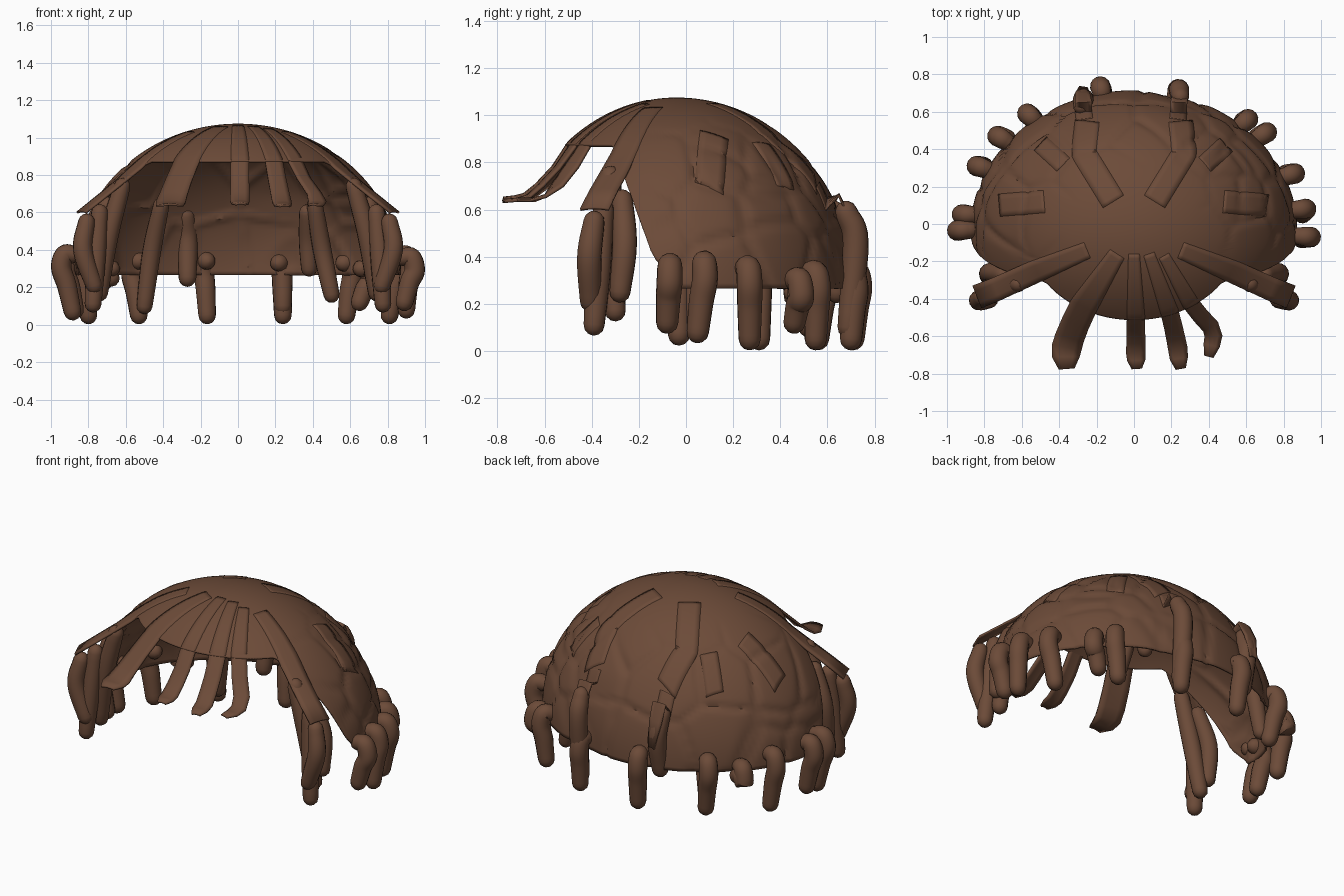
import bpy, bmesh, math
from mathutils import Vector, noise

if "Cube" in bpy.data.objects:
    bpy.data.objects.remove(bpy.data.objects["Cube"])

brown = bpy.data.materials.new("dark_brown_hair")
brown.diffuse_color = (0.15, 0.07, 0.04, 1)
brown.use_nodes = True
brown.node_tree.nodes["Principled BSDF"].inputs["Base Color"].default_value = brown.diffuse_color

# Cap ellipsoid: base height, radii, crown position
Z0, RX, RZ, YC = 0.265, 0.875, 0.81, -0.04
RBACK, RFRONT = 0.755, 0.72


def ry(y):
    return RBACK if y > YC else RFRONT


def normal(p):
    return Vector((p.x / RX ** 2, (p.y - YC) / ry(p.y) ** 2, (p.z - Z0) / RZ ** 2)).normalized()


def creased(p):
    """Sink the surface along irregular cell borders on the back and sides."""
    d = noise.voronoi(p * 3.4)[0]
    groove = max(0.0, 1 - (d[1] - d[0]) / 0.25)
    fade = min(1.0, max(0.0, (1.0 - p.z) / 0.2)) * min(1.0, max(0.0, (p.y + 0.25) / 0.2))
    return p - normal(p) * (0.016 * groove * groove * fade)


def surf(x, y, off=0.0):
    """Point on the cap above (x, y), pushed out along the normal."""
    q = 1 - (x / RX) ** 2 - ((y - YC) / ry(y)) ** 2
    p = Vector((x, y, Z0 + RZ * math.sqrt(max(q, 0.0))))
    return creased(p) + normal(p) * off


def finish(name, bm, thick=0.0):
    bmesh.ops.recalc_face_normals(bm, faces=bm.faces)
    me = bpy.data.meshes.new(name)
    bm.to_mesh(me)
    bm.free()
    me.materials.append(brown)
    ob = bpy.data.objects.new(name, me)
    bpy.context.collection.objects.link(ob)
    bpy.context.view_layer.objects.active = ob
    ob.select_set(True)
    if thick:
        m = ob.modifiers.new("thickness", 'SOLIDIFY')
        m.thickness, m.offset = thick, -1
    bpy.ops.object.shade_smooth_by_angle(angle=math.radians(40))
    ob.select_set(False)
    return ob


def grid(bm, rows, closed=False):
    vs = [[bm.verts.new(p) for p in r] for r in rows]
    for a, b in zip(vs, vs[1:]):
        n = len(a)
        for i in range(n if closed else n - 1):
            j = (i + 1) % n
            bm.faces.new((a[i], a[j], b[j], b[i]))
    return vs


# ---- Hair cap with an open face side ----
def edge_y(z):
    if z > 0.4:
        return -0.14 - (z - 0.4) * 0.36
    return -0.02 - (z - 0.27) * 0.92


def cap_point(az, phi):
    s = math.sin(az)
    return Vector((RX * math.sin(phi) * math.cos(az),
                   YC + (RBACK if s > 0 else RFRONT) * math.sin(phi) * s,
                   Z0 + RZ * math.cos(phi)))


def limit(az):
    for k in range(400):
        phi = math.pi / 2 * k / 400
        p = cap_point(az, phi)
        if p.z < 0.875 and p.y < edge_y(p.z):
            return phi
    return math.pi / 2


SEG, RINGS = 200, 56
bm = bmesh.new()
azs = [2 * math.pi * i / SEG for i in range(SEG)]
lims = [limit(a) for a in azs]
rows = [[creased(cap_point(a, l * r / RINGS)) for a, l in zip(azs, lims)]
        for r in range(1, RINGS + 1)]
vs = grid(bm, rows, closed=True)
top = bm.verts.new(cap_point(0, 0))
for i in range(SEG):
    bm.faces.new((top, vs[0][i], vs[0][(i + 1) % SEG]))
finish("hair_cap", bm, 0.012)


# ---- Flat bands: lie on the cap, then optionally leave it ----
def band(name, on, free=(), w=0.11, w_end=None, off=0.002, steps=14, tip=(0.9, 0.5)):
    w_end = w_end or w
    path = []
    for a, b in zip(on, on[1:]):
        for k in range(steps):
            path.append((Vector(a).lerp(Vector(b), k / steps), True))
    path.append((Vector(on[-1]), True))
    path += [(Vector(f), False) for f in free]
    rows, side, last = [], None, len(path) - 1
    for i, (p, lying) in enumerate(path):
        q0, q1 = path[max(i - 1, 0)][0], path[min(i + 1, last)][0]
        d = Vector((q1.x - q0.x, q1.y - q0.y))
        if d.length > 1e-5:
            d.normalize()
            side = Vector((-d.y, d.x))
        hw = (w + (w_end - w) * i / last) / 2
        row = []
        for s in (-1, -0.5, 0, 0.5, 1):
            if lying:
                c = Vector((p.x, p.y)) + side * s * hw
                row.append(surf(c.x, c.y, off))
            else:
                k = tip[1] if i == last else tip[0] if i == last - 1 else 1.0
                row.append(p + Vector((side.x, side.y, 0)) * s * hw * k
                           - Vector((0, 0, 0.006 * s * s)))
        rows.append(row)
    bm = bmesh.new()
    grid(bm, rows)
    return finish(name, bm, 0.012)


# Fringe strands over the forehead
band("fringe_wide", [(-0.09, -0.16), (-0.27, -0.44)],
     [(-0.315, -0.535, 0.79), (-0.345, -0.61, 0.71), (-0.36, -0.66, 0.665),
      (-0.365, -0.71, 0.65), (-0.36, -0.775, 0.65)], 0.09, 0.17)
band("fringe_centre", [(0.0, -0.16), (0.01, -0.50)],
     [(0.01, -0.57, 0.785), (0.01, -0.64, 0.71), (0.01, -0.69, 0.67),
      (0.012, -0.73, 0.66), (0.015, -0.775, 0.655)], 0.06, 0.11)
band("fringe_right", [(0.08, -0.16), (0.19, -0.47)],
     [(0.21, -0.55, 0.785), (0.225, -0.62, 0.71), (0.235, -0.67, 0.665),
      (0.24, -0.72, 0.65), (0.25, -0.775, 0.645)], 0.06, 0.11)
band("fringe_far_right", [(0.16, -0.17), (0.30, -0.42)],
     [(0.355, -0.49, 0.79), (0.41, -0.55, 0.71), (0.425, -0.60, 0.665),
      (0.415, -0.65, 0.65), (0.40, -0.71, 0.65)], 0.06, 0.10)

# Temple bands that flare away from the cap, and bands across the sides
for s, tag in ((-1, "left"), (1, "right")):
    band("temple_band_" + tag, [(s * 0.25, -0.14), (s * 0.54, -0.26)],
         [(s * 0.64, -0.305, 0.77), (s * 0.74, -0.35, 0.69), (s * 0.84, -0.39, 0.61)],
         0.09, 0.13, tip=(1, 1))
    band("side_band_" + tag, [(s * 0.48, 0.12), (s * 0.72, 0.10)], w=0.12)
    band("rear_band_" + tag, [(s * 0.11, 0.12), (s * 0.27, 0.38), (s * 0.25, 0.55)], w=0.13)
    band("rear_side_band_" + tag, [(s * 0.38, 0.32), (s * 0.50, 0.43)], w=0.10)


# ---- Round hanging locks ----
def lock(name, pts, r=0.055, n=14, steps=6):
    pts = [Vector(p) for p in pts]
    ext = [pts[0] * 2 - pts[1]] + pts + [pts[-1] * 2 - pts[-2]]
    path = []
    for i in range(1, len(ext) - 2):      # smooth path through the points
        a, b, c, d = ext[i - 1:i + 3]
        for k in range(steps):
            t = k / steps
            path.append(0.5 * (2 * b + (c - a) * t + (2 * a - 5 * b + 4 * c - d) * t * t
                               + (3 * b - a - 3 * c + d) * t ** 3))
    path.append(pts[-1])
    rad = [r * (0.86 + 0.14 * math.sin(math.pi * i / (len(path) - 1))) for i in range(len(path))]
    # domed ends
    d0, d1 = (path[0] - path[1]).normalized(), (path[-1] - path[-2]).normalized()
    r0, r1 = rad[0], rad[-1]
    for a in (math.radians(v) for v in (30, 60, 85)):
        path.append(pts[-1] + d1 * r1 * math.sin(a))
        rad.append(r1 * math.cos(a))
        path.insert(0, pts[0] + d0 * r0 * math.sin(a))
        rad.insert(0, r0 * math.cos(a))
    rows = []
    ref = Vector((0.31, 0.95, 0.05))
    for i, p in enumerate(path):
        t = (path[min(i + 1, len(path) - 1)] - path[max(i - 1, 0)]).normalized()
        u = (ref - t * ref.dot(t)).normalized()
        v = t.cross(u)
        ref = u
        rows.append([p + (u * math.cos(2 * math.pi * k / n) + v * math.sin(2 * math.pi * k / n)) * rad[i]
                     for k in range(n)])
    bm = bmesh.new()
    vs = grid(bm, rows, closed=True)
    bm.faces.new(vs[0])
    bm.faces.new(vs[-1])
    return finish(name, bm)


# Rim locks: knob x, y, top z, tip x, y, z
rim = [(-0.945, -0.035, 0.385, -0.885, -0.03, 0.07), (-0.92, 0.05, 0.36, -0.87, 0.05, 0.08),
       (-0.84, 0.31, 0.36, -0.80, 0.31, 0.05), (-0.73, 0.47, 0.31, -0.68, 0.46, 0.25),
       (-0.57, 0.59, 0.35, -0.53, 0.56, 0.05), (-0.18, 0.735, 0.35, -0.165, 0.71, 0.05),
       (0.235, 0.72, 0.34, 0.24, 0.70, 0.05), (0.61, 0.56, 0.34, 0.58, 0.55, 0.05),
       (0.71, 0.49, 0.31, 0.65, 0.46, 0.12), (0.86, 0.27, 0.36, 0.81, 0.27, 0.05),
       (0.92, 0.08, 0.38, 0.90, 0.05, 0.08), (0.945, -0.07, 0.37, 0.89, -0.08, 0.12)]
for i, (x, y, z, bx, by, bz) in enumerate(rim):
    lock(f"rim_lock_{i + 1}", [(x * 0.93, y * 0.93, z - 0.01), (x * 0.98, y * 0.98, z - 0.01),
                               (x, y, z - 0.08), ((x + bx) / 2, (y + by) / 2, (z + bz) / 2 - 0.02),
                               (bx, by, bz)])

# Long locks at the back, topped by flat blades
for i, (x, y, z) in enumerate([(-0.27, 0.63, 0.25), (0.24, 0.68, 0.10)]):
    lock(f"rear_long_lock_{i + 1}", [(x * 1.03, y, 0.59), (x, y + 0.04, 0.46), (x, y + 0.01, z)], 0.055)
    band(f"rear_blade_{i + 1}", [(x * 0.98, 0.56), (x, 0.60)],
         [(x, 0.65, 0.67), (x * 1.02, 0.70, 0.57), (x, 0.735, 0.42)], 0.09, 0.09)

# Locks tucked against the inner back wall
for i, p in enumerate([[(-0.41, 0.42, 0.64), (-0.46, 0.49, 0.40), (-0.50, 0.52, 0.10)],
                       [(0.41, 0.42, 0.64), (0.45, 0.48, 0.40), (0.50, 0.47, 0.16)],
                       [(0.37, 0.46, 0.60), (0.375, 0.53, 0.45), (0.38, 0.55, 0.30)]]):
    lock(f"inner_lock_{i + 1}", p, 0.05)

# Clusters hanging from the temple bands
for s, tag in ((-1, "left"), (1, "right")):
    cluster = [[(0.81, -0.39, 0.55), (0.83, -0.41, 0.40), (0.77, -0.405, 0.21)],
               [(0.74, -0.35, 0.60), (0.76, -0.37, 0.35), (0.775, -0.39, 0.11)],
               [(0.62, -0.32, 0.74), (0.69, -0.32, 0.48), (0.74, -0.30, 0.17)],
               [(0.70, -0.27, 0.64), (0.77, -0.26, 0.45), (0.78, -0.28, 0.25)]]
    for i, pts in enumerate(cluster):
        lock(f"temple_lock_{tag}_{i + 1}", [(s * x, y, z) for x, y, z in pts], 0.052)
